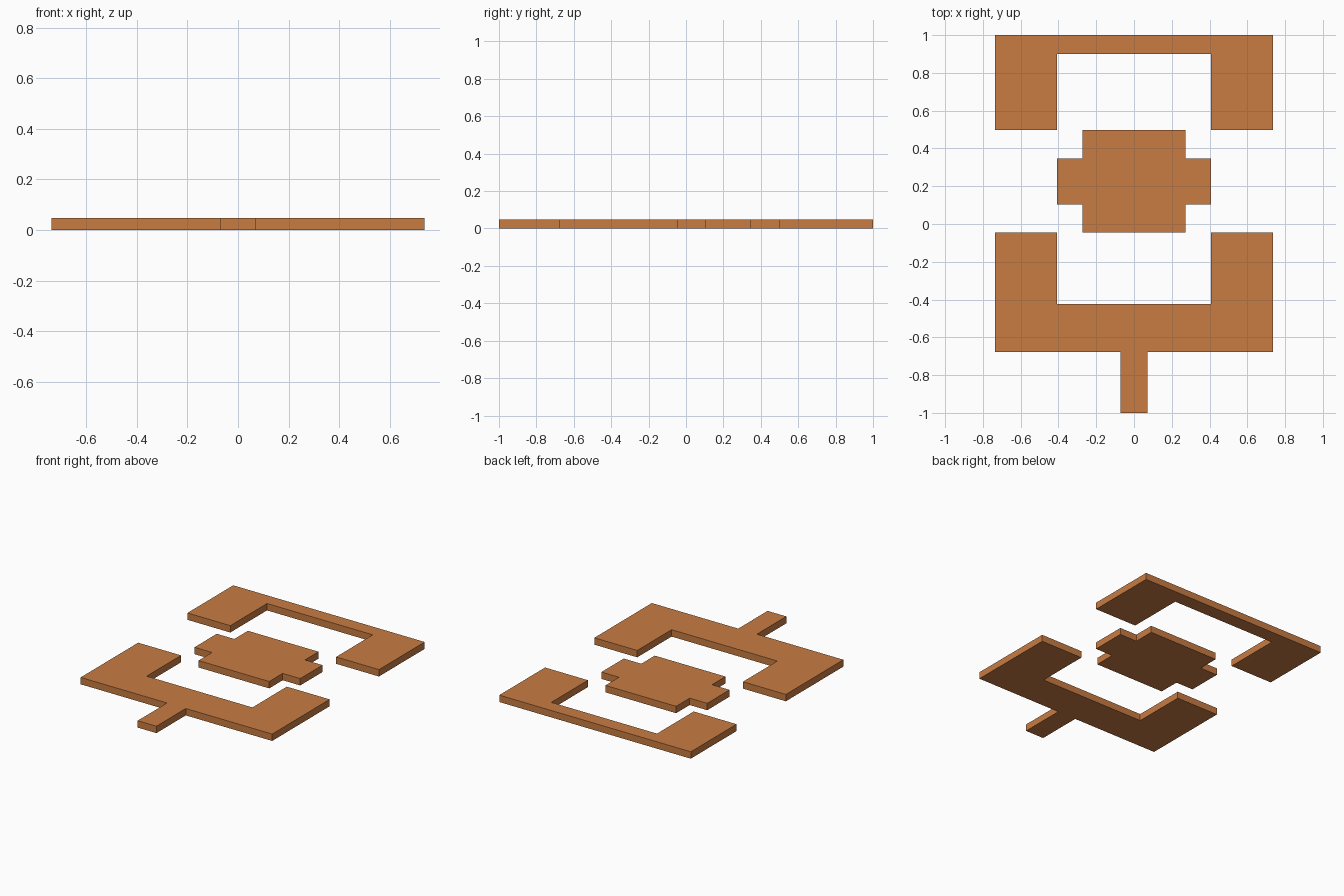
import bpy
import bmesh

if "Cube" in bpy.data.objects:
    bpy.data.objects.remove(bpy.data.objects["Cube"])

THICK = 0.048
copper = bpy.data.materials.new("copper")
copper.diffuse_color = (0.58, 0.20, 0.055, 1)
copper.use_nodes = True
copper.node_tree.nodes["Principled BSDF"].inputs["Base Color"].default_value = copper.diffuse_color


def plate(name, half):
    """Flat plate from its right-hand outline (top to bottom), mirrored in x."""
    outline = half + [(-x, y) for x, y in reversed(half) if x > 0]
    bm = bmesh.new()
    face = bm.faces.new([bm.verts.new((x, y, 0)) for x, y in outline])
    ext = bmesh.ops.extrude_face_region(bm, geom=[face])
    top = [v for v in ext["geom"] if isinstance(v, bmesh.types.BMVert)]
    bmesh.ops.translate(bm, verts=top, vec=(0, 0, THICK))
    bmesh.ops.recalc_face_normals(bm, faces=bm.faces)
    mesh = bpy.data.meshes.new(name)
    bm.to_mesh(mesh)
    bm.free()
    mesh.materials.append(copper)
    obj = bpy.data.objects.new(name, mesh)
    bpy.context.collection.objects.link(obj)
    return obj


W, IN, MID, STEM = 0.737, 0.407, 0.272, 0.072   # half widths
HI, LO = 0.497, -0.045                          # gap edges shared by the plates

# Upper bracket, opening downwards
plate("upper_bracket", [(W, 1), (W, HI), (IN, HI), (IN, 0.9)])

# Stepped centre plate with side tabs
plate("centre_plate", [(MID, HI), (MID, 0.348), (IN, 0.348),
                       (IN, 0.103), (MID, 0.103), (MID, LO)])

# Lower bracket, opening upwards, with the stem
plate("lower_bracket", [(IN, -0.423), (IN, LO), (W, LO), (W, -0.677),
                        (STEM, -0.677), (STEM, -1)])
